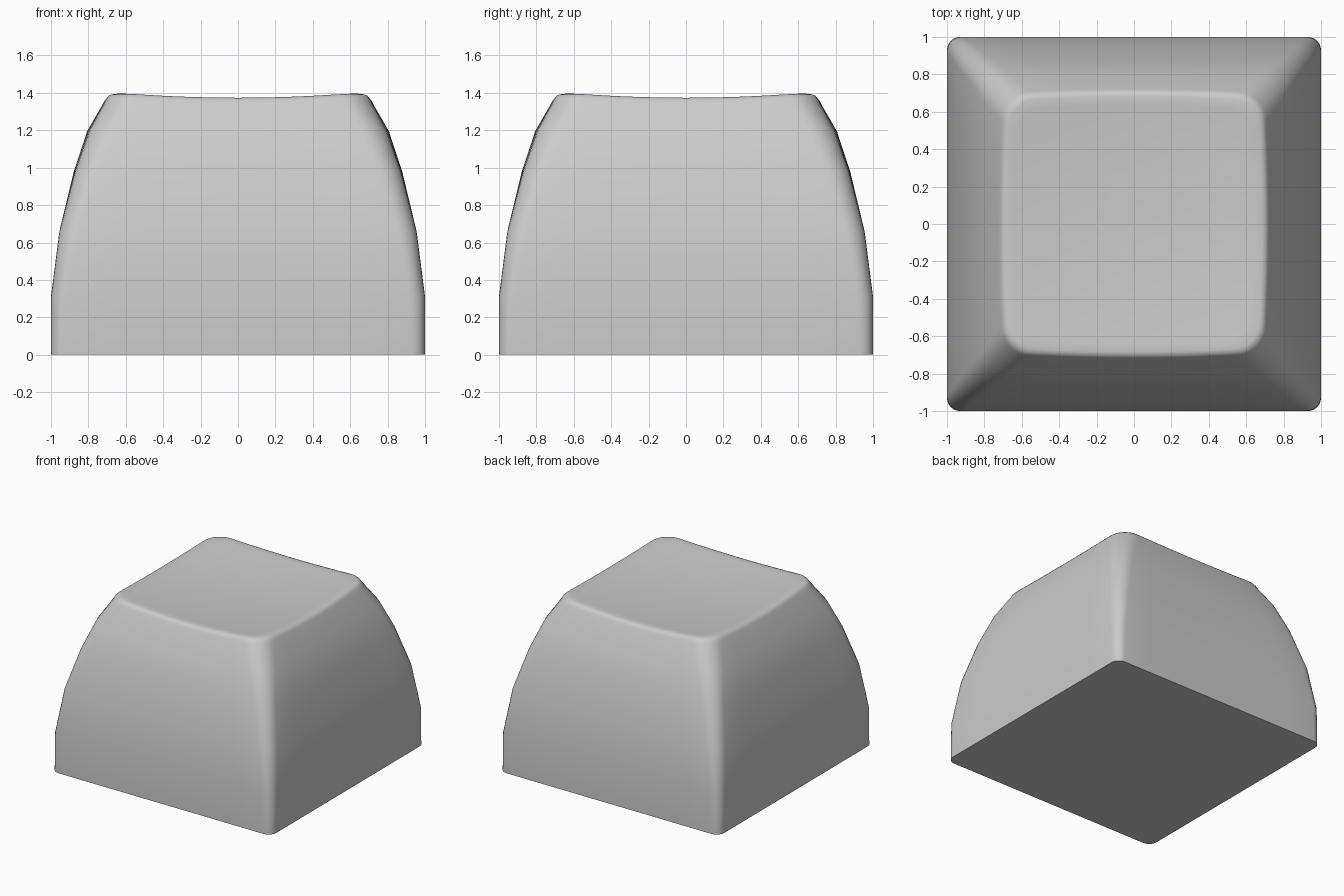
import bpy, bmesh, math

if "Cube" in bpy.data.objects:
    bpy.data.objects.remove(bpy.data.objects["Cube"])

# Side profile: half width, height, corner radius, edge bulge, dish weight
RINGS = [
    (1.00, 0.00, 0.07, 0.000, 0.0),
    (1.00, 0.31, 0.08, 0.000, 0.0),
    (0.955, 0.66, 0.10, 0.000, 0.0),
    (0.872, 0.98, 0.12, 0.006, 0.1),
    (0.795, 1.20, 0.14, 0.012, 0.4),
    (0.712, 1.355, 0.155, 0.015, 1.0),
    (0.703, 1.375, 0.155, 0.015, 1.0),
    (0.690, 1.392, 0.155, 0.015, 1.0),
    (0.670, 1.400, 0.150, 0.015, 1.0),
]
ARC, EDGE = 6, 8


def outline(half, radius, bulge):
    """Rounded square with slightly bowed edges, counter-clockwise."""
    pts = []
    c = half - radius
    for q in range(4):
        side = []
        for i in range(ARC + 1):
            a = math.pi / 2 * i / ARC
            side.append((c + radius * math.cos(a), c + radius * math.sin(a)))
        for i in range(1, EDGE):
            t = 1 - 2 * i / EDGE
            side.append((c * t, half + bulge * (1 - t * t)))
        ca, sa = [(1, 0), (0, 1), (-1, 0), (0, -1)][q]
        pts += [(x * ca - y * sa, x * sa + y * ca) for x, y in side]
    return pts


def dish(x, y):
    """Shallow spherical scoop of the top face."""
    return 1.341 + 0.07 * (x * x + y * y)


bm = bmesh.new()
loops = []

# Walls and rounded rim
for half, z, radius, bulge, weight in RINGS:
    loops.append([bm.verts.new((x, y, z - weight * (1.4 - min(1.4, dish(x, y)))))
                  for x, y in outline(half, radius, bulge)])

# Dished top, shrinking rings
rim = outline(0.67, 0.15, 0.015)
for s in (0.93, 0.75, 0.5, 0.25):
    loops.append([bm.verts.new((x * s, y * s, dish(x * s, y * s))) for x, y in rim])

for a, b in zip(loops, loops[1:]):
    for i in range(len(a)):
        j = (i + 1) % len(a)
        bm.faces.new((a[i], a[j], b[j], b[i]))

centre = bm.verts.new((0, 0, dish(0, 0)))
last = loops[-1]
for i in range(len(last)):
    bm.faces.new((last[i], last[(i + 1) % len(last)], centre))

# Flat underside
bm.faces.new(list(reversed(loops[0])))

mesh = bpy.data.meshes.new("keycap")
bm.to_mesh(mesh)
bm.free()
cap = bpy.data.objects.new("keycap", mesh)
bpy.context.collection.objects.link(cap)
bpy.context.view_layer.objects.active = cap
cap.select_set(True)
bpy.ops.object.shade_smooth_by_angle(angle=math.radians(40))
